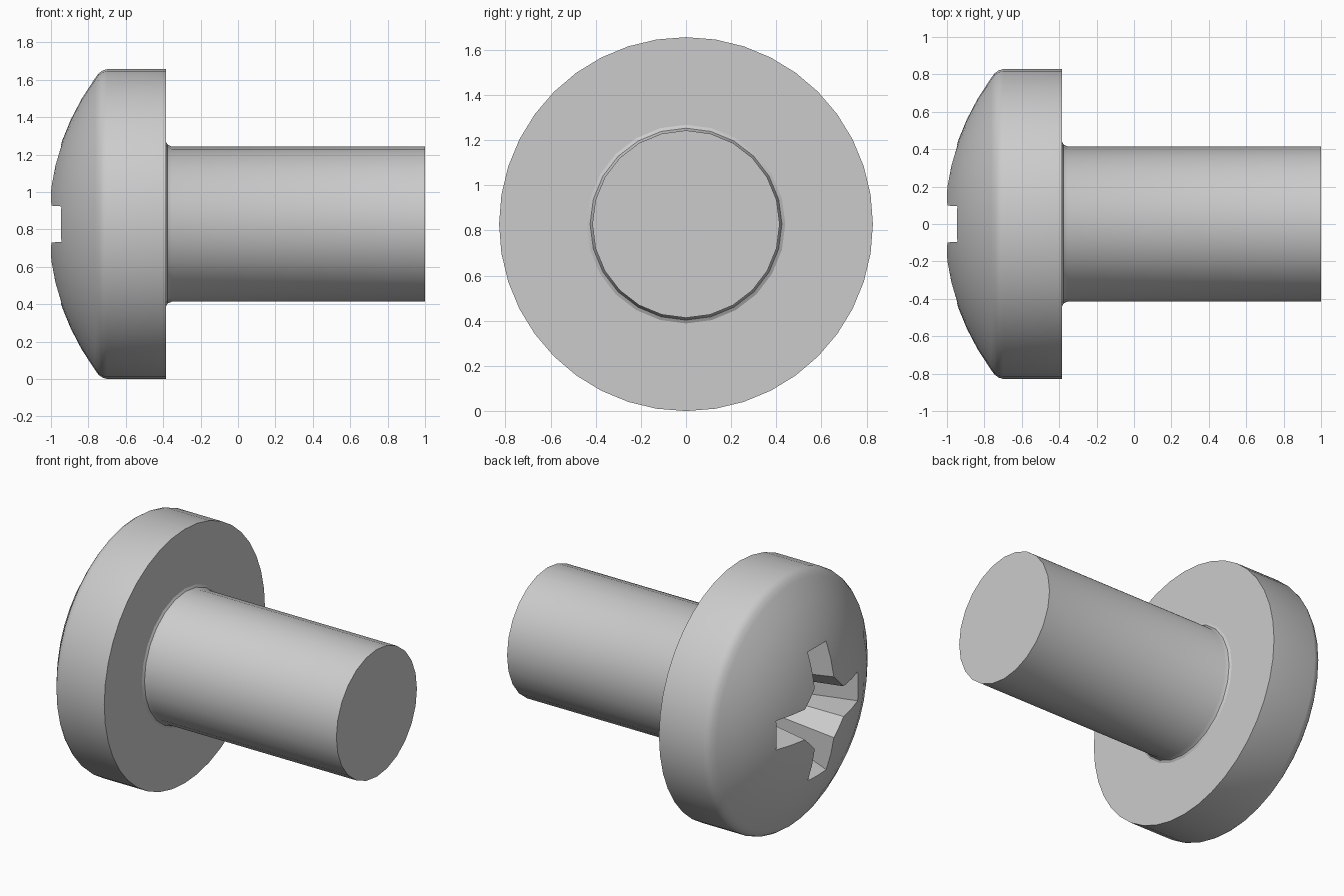
import bpy, bmesh
from math import sin, cos, pi, sqrt, radians

if "Cube" in bpy.data.objects:
    bpy.data.objects.remove(bpy.data.objects["Cube"])

HEAD_R = 0.828   # also the height of the screw axis
SHANK_R = 0.415

steel = bpy.data.materials.new("light grey steel")
steel.use_nodes = True
steel.diffuse_color = (0.6, 0.6, 0.6, 1)
steel.node_tree.nodes["Principled BSDF"].inputs["Base Color"].default_value = (0.6, 0.6, 0.6, 1)


def loft(name, rings):
    """Skin a list of equal-sized point rings and cap both ends."""
    bm = bmesh.new()
    loops = [[bm.verts.new(p) for p in ring] for ring in rings]
    n = len(loops[0])
    for a, b in zip(loops, loops[1:]):
        for i in range(n):
            j = (i + 1) % n
            bm.faces.new((a[i], a[j], b[j], b[i]))
    bm.faces.new(loops[0])
    bm.faces.new(loops[-1])
    bmesh.ops.recalc_face_normals(bm, faces=bm.faces)
    mesh = bpy.data.meshes.new(name)
    bm.to_mesh(mesh)
    bm.free()
    obj = bpy.data.objects.new(name, mesh)
    mesh.materials.append(steel)
    bpy.context.collection.objects.link(obj)
    return obj


def circle(x, r, sides):
    steps = [2 * pi * i / sides for i in range(sides)]
    return [(x, r * cos(t), HEAD_R + r * sin(t)) for t in steps]


def cross(x, reach, half, corner):
    """Cross outline with chamfered inner corners."""
    arm = [(reach, -half), (reach, half), (corner, half), (half, corner)]
    pts = []
    for c, s in ((1, 0), (0, 1), (-1, 0), (0, -1)):
        pts += [(x, c * u - s * v, HEAD_R + s * u + c * v) for u, v in arm]
    return pts


def activate(obj):
    bpy.ops.object.select_all(action="DESELECT")
    obj.select_set(True)
    bpy.context.view_layer.objects.active = obj


# Domed head: spherical cap, rounded shoulder, straight rim
DOME_R, DOME_C = 1.33, 0.313
dome = [(DOME_C - sqrt(DOME_R**2 - r * r), r) for r in (0.06, 0.2, 0.33, 0.45, 0.56, 0.67, 0.78)]
shoulder = [(-0.745, 0.806), (-0.722, 0.822), (-0.70, HEAD_R), (-0.385, HEAD_R)]
head = loft("head", [circle(x, r, 40) for x, r in dome + shoulder])

# Tapered cross recess cut into the dome
cutter = loft("recess_cutter", [cross(-1.05, 0.465, 0.102, 0.205), cross(-0.55, 0.25, 0.068, 0.14)])
cutter.hide_render = True
cut = head.modifiers.new("recess", "BOOLEAN")
cut.operation = "DIFFERENCE"
cut.solver = "EXACT"
cut.object = cutter
activate(head)
bpy.ops.object.modifier_apply(modifier=cut.name)
bpy.data.objects.remove(cutter)

# Plain shank with a small fillet where it meets the head
root = [(-0.40, 0.44), (-0.385, 0.44), (-0.377, 0.425), (-0.355, SHANK_R), (1.0, SHANK_R)]
shank = loft("shank", [circle(x, r, 24) for x, r in root])

for part in (head, shank):
    activate(part)
    bpy.ops.object.shade_smooth_by_angle(angle=radians(30))
